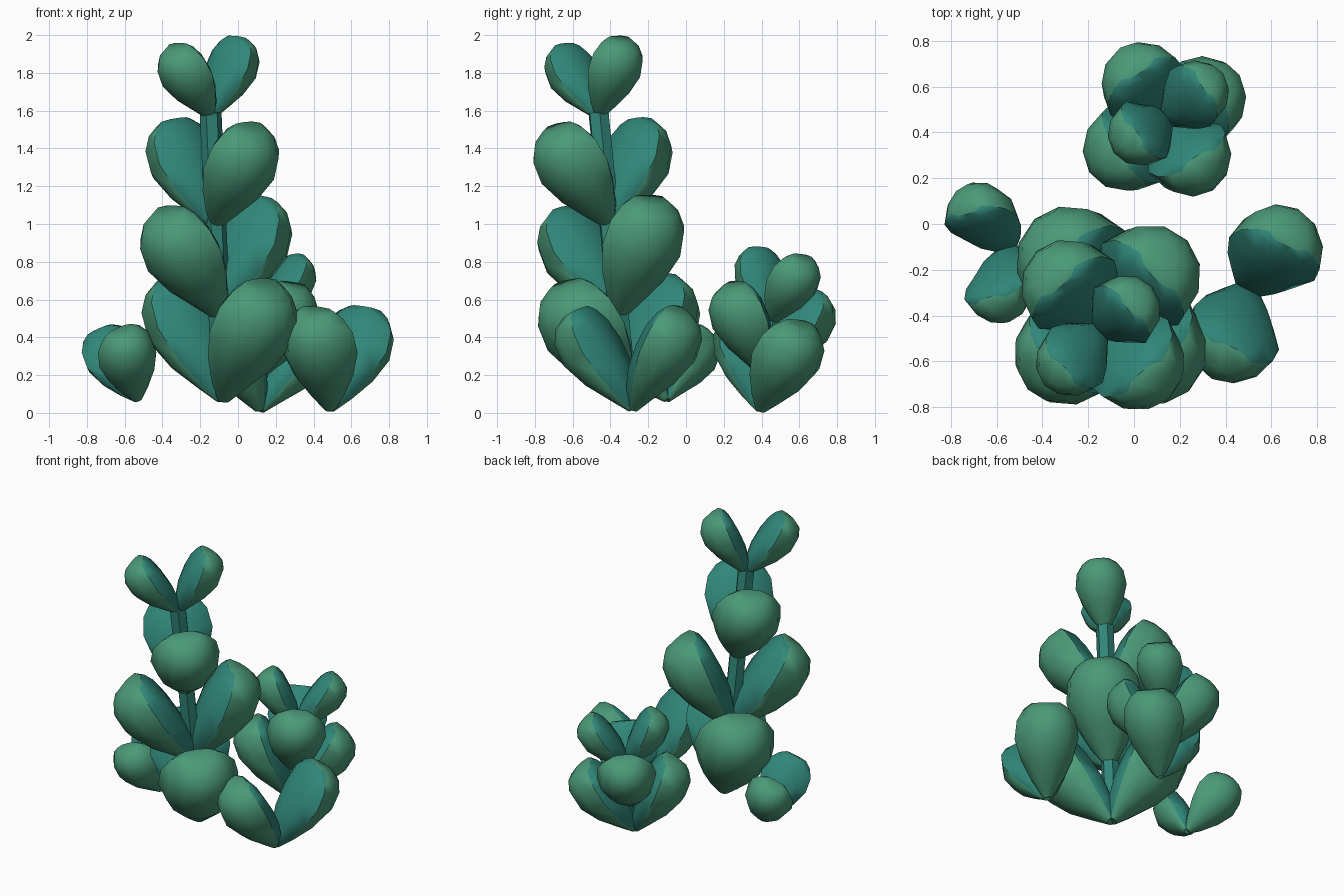
import bpy, bmesh
from math import radians, sin, cos, pi
from mathutils import Vector

if "Cube" in bpy.data.objects:
    bpy.data.objects.remove(bpy.data.objects["Cube"])


def material(name, color):
    m = bpy.data.materials.new(name)
    m.diffuse_color = (*color, 1)
    m.use_nodes = True
    m.node_tree.nodes["Principled BSDF"].inputs["Base Color"].default_value = m.diffuse_color
    return m


GREEN = material("leaf_green", (0.07, 0.32, 0.19))
TEAL = material("leaf_teal", (0.03, 0.24, 0.19))

# Leaf rings: position along length, half width, outer bulge, inner bulge
RINGS = [(0, .07, .06, .05), (.16, .23, .19, .15), (.38, .39, .38, .20),
         (.62, .49, .51, .19), (.82, .45, .50, .16), (.94, .34, .41, .11),
         (1.0, .22, .25, .06)]
SEG = 6


def finish(name, bm, mats, angle):
    bmesh.ops.recalc_face_normals(bm, faces=bm.faces)
    me = bpy.data.meshes.new(name)
    bm.to_mesh(me)
    bm.free()
    for m in mats:
        me.materials.append(m)
    ob = bpy.data.objects.new(name, me)
    bpy.context.collection.objects.link(ob)
    bpy.ops.object.select_all(action='DESELECT')
    ob.select_set(True)
    bpy.context.view_layer.objects.active = ob
    bpy.ops.object.shade_smooth_by_angle(angle=radians(angle))
    return ob


# Leaf: strongly bulging outer side, gently bulging inner side
def leaf(name, base, axis, azimuth, width, tilt=27, ratio=1.36):
    u = Vector(axis).normalized()
    d = Vector((cos(radians(azimuth)), sin(radians(azimuth)), 0))
    d = (d - u * d.dot(u)).normalized()
    c, s = cos(radians(tilt)), sin(radians(tilt))
    along, out = u * c + d * s, d * c - u * s
    side = along.cross(out)
    bm = bmesh.new()
    rings = []
    for t, hw, th, inn in RINGS:
        section = [(hw * cos(pi * i / SEG), th * sin(pi * i / SEG))
                   for i in range(SEG + 1)]
        section += [(-hw * .58, -inn * .85), (0, -inn), (hw * .58, -inn * .85)]
        rings.append([bm.verts.new(Vector(base) + width * (
            along * t * ratio + side * x + out * y)) for x, y in section])
    n = len(rings[0])
    for a, b in zip(rings, rings[1:]):
        for i in range(n):
            j = (i + 1) % n
            f = bm.faces.new((a[i], a[j], b[j], b[i]))
            f.material_index = int(i >= SEG)
    bm.faces.new(rings[0])
    bm.faces.new(rings[-1])
    finish(name, bm, (GREEN, TEAL), 55)


def pair(name, base, axis, azimuth, width, **kw):
    leaf(name + "_leaf_a", base, axis, azimuth, width, **kw)
    leaf(name + "_leaf_b", base, axis, azimuth + 180, width, **kw)


# Stem: six-sided rod
def stem(name, bottom, top, radius):
    bm = bmesh.new()
    bmesh.ops.create_cone(bm, cap_ends=True, segments=6, radius1=radius,
                          radius2=radius, depth=(top - bottom).length)
    rot = (top - bottom).to_track_quat('Z', 'Y')
    for v in bm.verts:
        v.co = rot @ v.co + (top + bottom) / 2
    finish(name, bm, (TEAL,), 30)


# Whole plant: stem with leaf pairs (height, azimuth, width)
def plant(name, bottom, top, radius, tiers):
    b, t = Vector(bottom), Vector(top)
    stem(name + "_stem", b, t, radius)
    for i, (z, az, w) in enumerate(tiers):
        p = b.lerp(t, (z - b.z) / (t.z - b.z))
        pair(f"{name}_tier{i + 1}", p, t - b, az, w)


plant("tall_plant", (-.08, -.315, .10), (-.145, -.463, 1.59), .058,
      [(.07, -48, .53), (.51, 43, .50), (.99, -48, .455), (1.565, 43, .335)])
plant("short_plant", (.12, .40, .05), (.14, .455, .50), .04,
      [(.015, 33, .41), (.20, -57, .39), (.48, 36, .31)])

# Single leaf pairs on the ground
pair("right_sprout", (.485, -.28, .02), (.12, -.07, 1), 63, .43, ratio=1.40)
pair("left_sprout", (-.53, -.10, .07), (-.40, -.1, 1), 105, .328, ratio=1.38)
